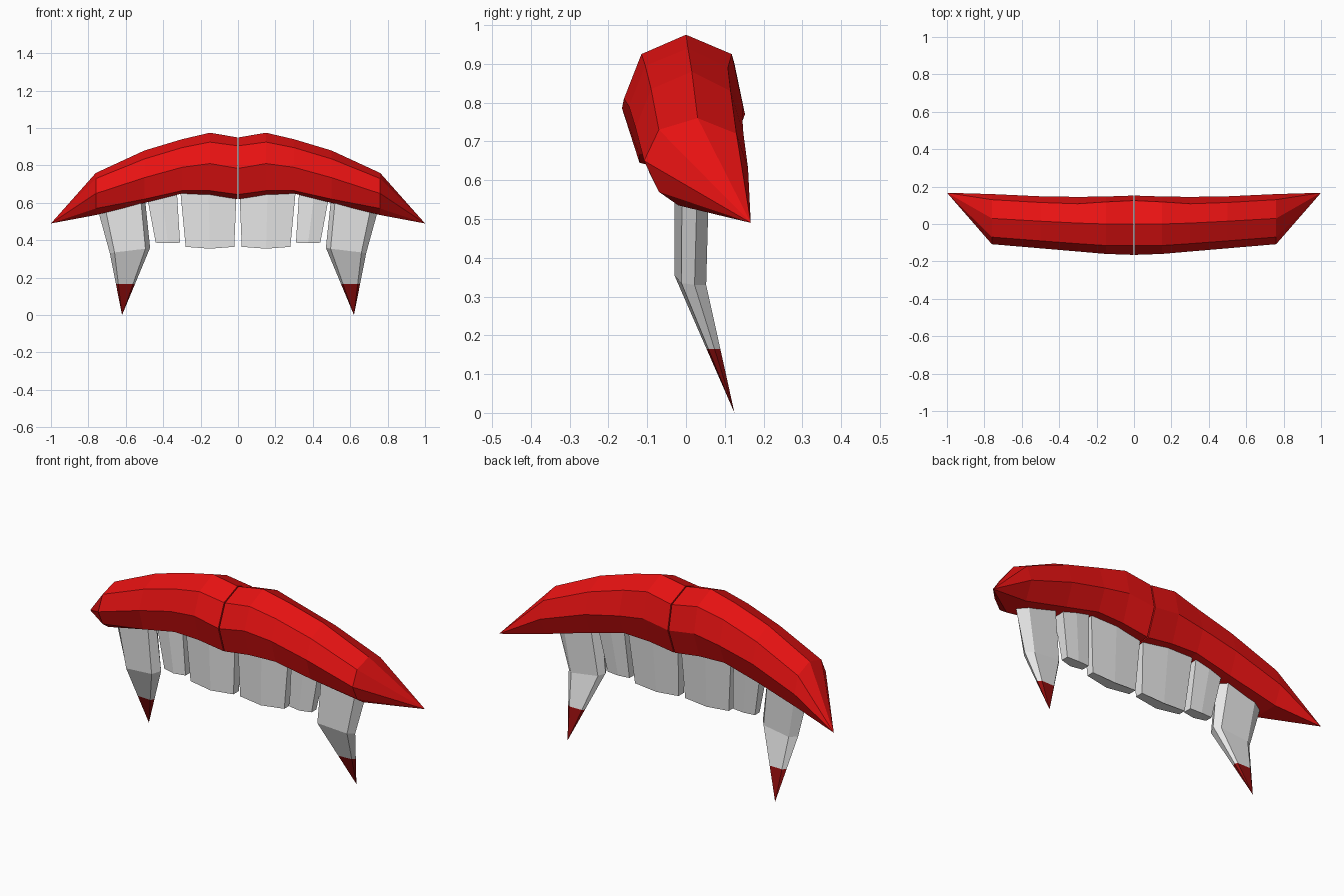
import bpy, bmesh

if "Cube" in bpy.data.objects:
    bpy.data.objects.remove(bpy.data.objects["Cube"])

def material(name, rgb):
    m = bpy.data.materials.new(name)
    m.diffuse_color = (*rgb, 1)
    m.use_nodes = True
    m.node_tree.nodes["Principled BSDF"].inputs["Base Color"].default_value = m.diffuse_color
    return m

RED = material("lip red", (0.8, 0.006, 0.006))
WHITE = material("tooth white", (0.8, 0.8, 0.8))
BLOOD = material("dark blood red", (0.28, 0.004, 0.004))

def loft(name, rings, mats, tip=None, cut_z=None):
    """Skin rings of points, cap them, end in an optional tip; faces under cut_z get the second material."""
    bm = bmesh.new()
    rows = [[bm.verts.new(p) for p in r] for r in rings]
    n = len(rows[0])
    for a, b in zip(rows, rows[1:]):
        for i in range(n):
            j = (i + 1) % n
            bm.faces.new((a[i], a[j], b[j], b[i]))
    bm.faces.new(rows[0])
    if tip:
        t = bm.verts.new(tip)
        for i in range(n):
            bm.faces.new((rows[-1][i], rows[-1][(i + 1) % n], t))
    else:
        bm.faces.new(rows[-1])
    if cut_z is not None:
        bmesh.ops.bisect_plane(bm, geom=bm.verts[:] + bm.edges[:] + bm.faces[:],
                               plane_co=(0, 0, cut_z), plane_no=(0, 0, 1))
        for f in bm.faces:
            f.material_index = int(f.calc_center_median().z < cut_z)
    bmesh.ops.recalc_face_normals(bm, faces=bm.faces[:])
    me = bpy.data.meshes.new(name)
    bm.to_mesh(me)
    bm.free()
    for m in mats:
        me.materials.append(m)
    ob = bpy.data.objects.new(name, me)
    bpy.context.collection.objects.link(ob)
    ob.modifiers.new("mirror", 'MIRROR')
    return ob

# Upper lip: eight-sided sections (y, z), from the middle out to the corner
# order: top, upper front, front, lower front, bottom, lower back, back, upper back
sections = [
    (0.003, [(0.00, .95), (-.115, .905), (-.165, .785), (-.12, .645), (-.02, .62), (.10, .63), (.152, .77), (.125, .90)]),
    (0.15, [(0.00, .975), (-.115, .925), (-.16, .81), (-.12, .665), (-.02, .643), (.10, .65), (.147, .79), (.118, .925)]),
    (0.30, [(0.005, .94), (-.105, .895), (-.147, .79), (-.11, .665), (-.02, .65), (.10, .655), (.145, .765), (.108, .89)]),
    (0.50, [(0.015, .88), (-.09, .835), (-.13, .735), (-.095, .62), (-.02, .60), (.105, .605), (.148, .72), (.115, .83)]),
    (0.76, [(0.03, .76), (-.07, .73), (-.108, .65), (-.07, .57), (-.02, .535), (.12, .535), (.16, .63), (.13, .72)]),
]
loft("upper_lip", [[(x, y, z) for y, z in s] for x, s in sections], [RED], tip=(1.0, .167, .49))

def incisor(name, top, bottom, z_top, z_mid, z_bot, y):
    """Flat tooth with a slightly bowed front and a wedge-shaped lower edge."""
    def ring(x0, x1, z_edge, z_in, y0, y1):
        xm = (x0 + x1) / 2
        return [(x0, y0 + .01, z_edge), (xm, y0, z_in), (x1, y0 + .015, z_edge),
                (x1, y1, z_edge), (xm, y1 + .005, z_in), (x0, y1, z_edge)]
    return loft(name, [ring(*top, z_top, z_top, y, y + .085),
                       ring(*bottom, z_bot, z_mid, y + .005, y + .06)], [WHITE])

# Front teeth
incisor("central_incisor", (.006, .312), (.020, .280), .70, .355, .365, -.025)
incisor("lateral_incisor", (.328, .495), (.310, .440), .68, .385, .387, -.02)

# Fangs: six-sided, bent backwards halfway, with a blood-coloured point
fang_top = [(.497, .01), (.52, -.03), (.72, -.01), (.765, .03), (.70, .06), (.53, .06)]
fang_mid = [(.47, .015, .36), (.495, -.03, .355), (.66, -.012, .335),
            (.685, .022, .33), (.65, .052, .33), (.495, .045, .35)]
loft("fang", [[(x, y, .62) for x, y in fang_top], fang_mid], [WHITE, BLOOD],
     tip=(.62, .125, 0), cut_z=.165)
